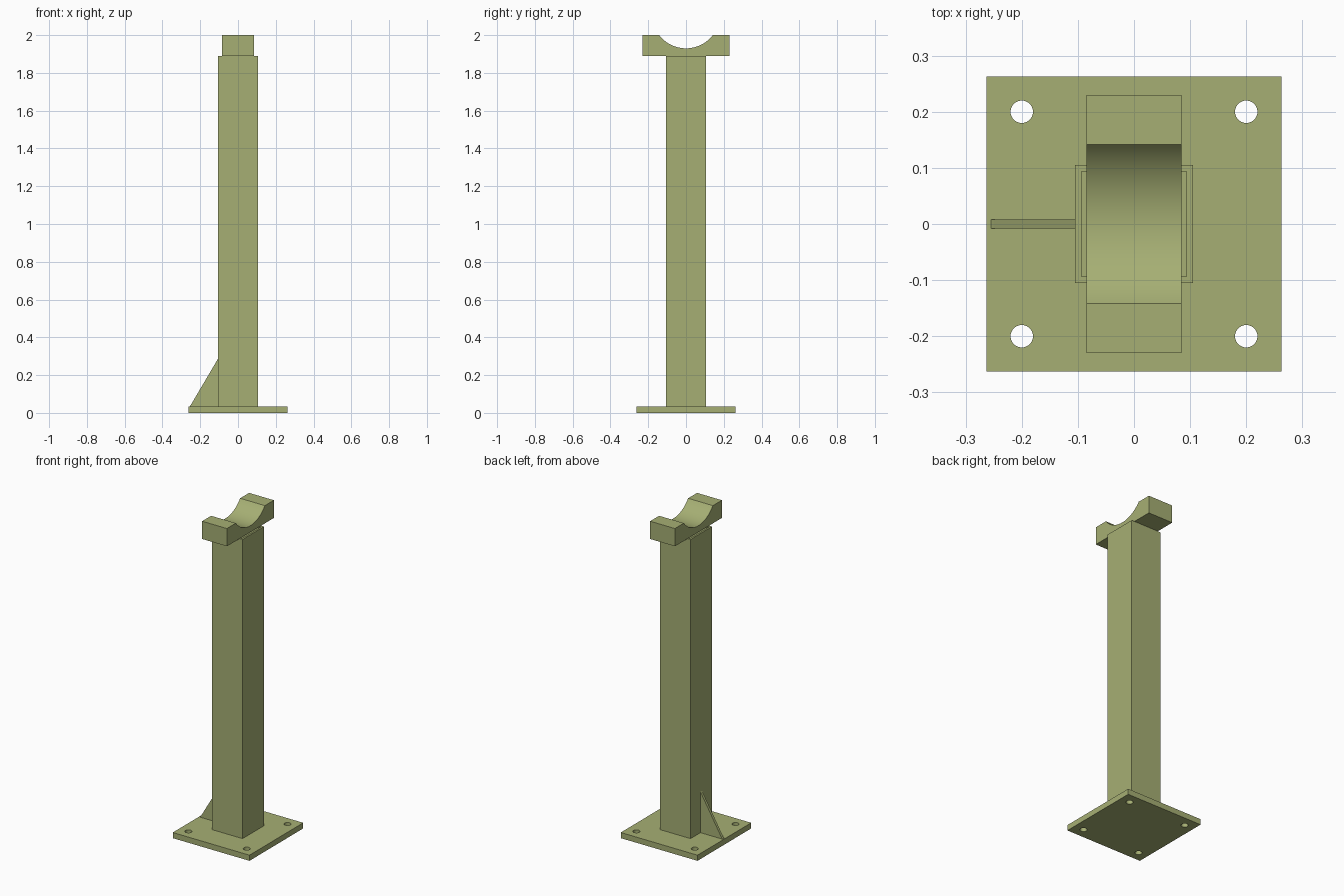
import bpy
import bmesh
from math import asin, cos, sin
from mathutils import Matrix, Vector

if "Cube" in bpy.data.objects:
    bpy.data.objects.remove(bpy.data.objects["Cube"])

# Single olive paint
olive = bpy.data.materials.new("olive_green")
olive.use_nodes = True
color = (0.381, 0.429, 0.174, 1)
olive.diffuse_color = color
olive.node_tree.nodes["Principled BSDF"].inputs["Base Color"].default_value = color


def finish(name, bm):
    bmesh.ops.recalc_face_normals(bm, faces=bm.faces)
    mesh = bpy.data.meshes.new(name)
    bm.to_mesh(mesh)
    bm.free()
    mesh.materials.append(olive)
    obj = bpy.data.objects.new(name, mesh)
    bpy.context.collection.objects.link(obj)
    return obj


def box(name, half_x, half_y, z0, z1):
    bm = bmesh.new()
    size = Matrix.Diagonal((2 * half_x, 2 * half_y, z1 - z0, 1))
    place = Matrix.Translation((0, 0, (z0 + z1) / 2))
    bmesh.ops.create_cube(bm, size=1, matrix=place @ size)
    return finish(name, bm)


def extrude(name, points, direction):
    """Sweep a closed profile along a vector."""
    bm = bmesh.new()
    face = bm.faces.new([bm.verts.new(p) for p in points])
    result = bmesh.ops.extrude_face_region(bm, geom=[face], use_keep_orig=True)
    verts = [g for g in result["geom"] if isinstance(g, bmesh.types.BMVert)]
    bmesh.ops.translate(bm, verts=verts, vec=Vector(direction))
    return finish(name, bm)


def cut(obj, cutter):
    """Subtract a cutter, bake the result and discard the cutter."""
    mod = obj.modifiers.new("cut", "BOOLEAN")
    mod.operation = "DIFFERENCE"
    mod.solver = "EXACT"
    mod.object = cutter
    cutter.hide_render = True
    graph = bpy.context.evaluated_depsgraph_get()
    mesh = bpy.data.meshes.new_from_object(obj.evaluated_get(graph))
    obj.modifiers.clear()
    obj.data = mesh
    bpy.data.objects.remove(cutter)


PLATE_TOP = 0.035
POST = 0.105
POST_TOP = 1.89

# Base plate with four bolt holes
plate = box("base_plate", 0.263, 0.263, 0, PLATE_TOP)
bm = bmesh.new()
for x in (-0.2, 0.2):
    for y in (-0.2, 0.2):
        bmesh.ops.create_cone(bm, cap_ends=True, segments=32, radius1=0.02,
                              radius2=0.02, depth=0.2,
                              matrix=Matrix.Translation((x, y, 0)))
cut(plate, finish("bolt_hole_cutter", bm))

# Hollow square post
post = box("post", POST, POST, PLATE_TOP, POST_TOP)
cut(post, box("post_bore_cutter", 0.094, 0.094, -0.1, 2.1))

# Triangular gusset on the right side of the post
y = -0.008
extrude("gusset", [(-POST, y, PLATE_TOP), (-POST, y, 0.288),
                   (-0.25, y, 0.042), (-0.255, y, PLATE_TOP)], (0, 0.016, 0))

# Saddle block with a round cradle
half_x, half_y, radius, center_z = 0.085, 0.23, 0.179, 2.109
sweep = asin(0.142 / radius)
steps = 32
profile = [(-half_x, half_y, 2), (-half_x, half_y, POST_TOP),
           (-half_x, -half_y, POST_TOP), (-half_x, -half_y, 2)]
for i in range(steps + 1):
    a = sweep * (2 * i / steps - 1)
    profile.append((-half_x, radius * sin(a), min(2, center_z - radius * cos(a))))
saddle = extrude("saddle", profile, (2 * half_x, 0, 0))

# Smooth the round surfaces, keep edges sharp
bpy.ops.object.select_all(action="DESELECT")
for obj in (plate, saddle):
    obj.select_set(True)
bpy.context.view_layer.objects.active = saddle
bpy.ops.object.shade_smooth_by_angle(angle=0.5)
